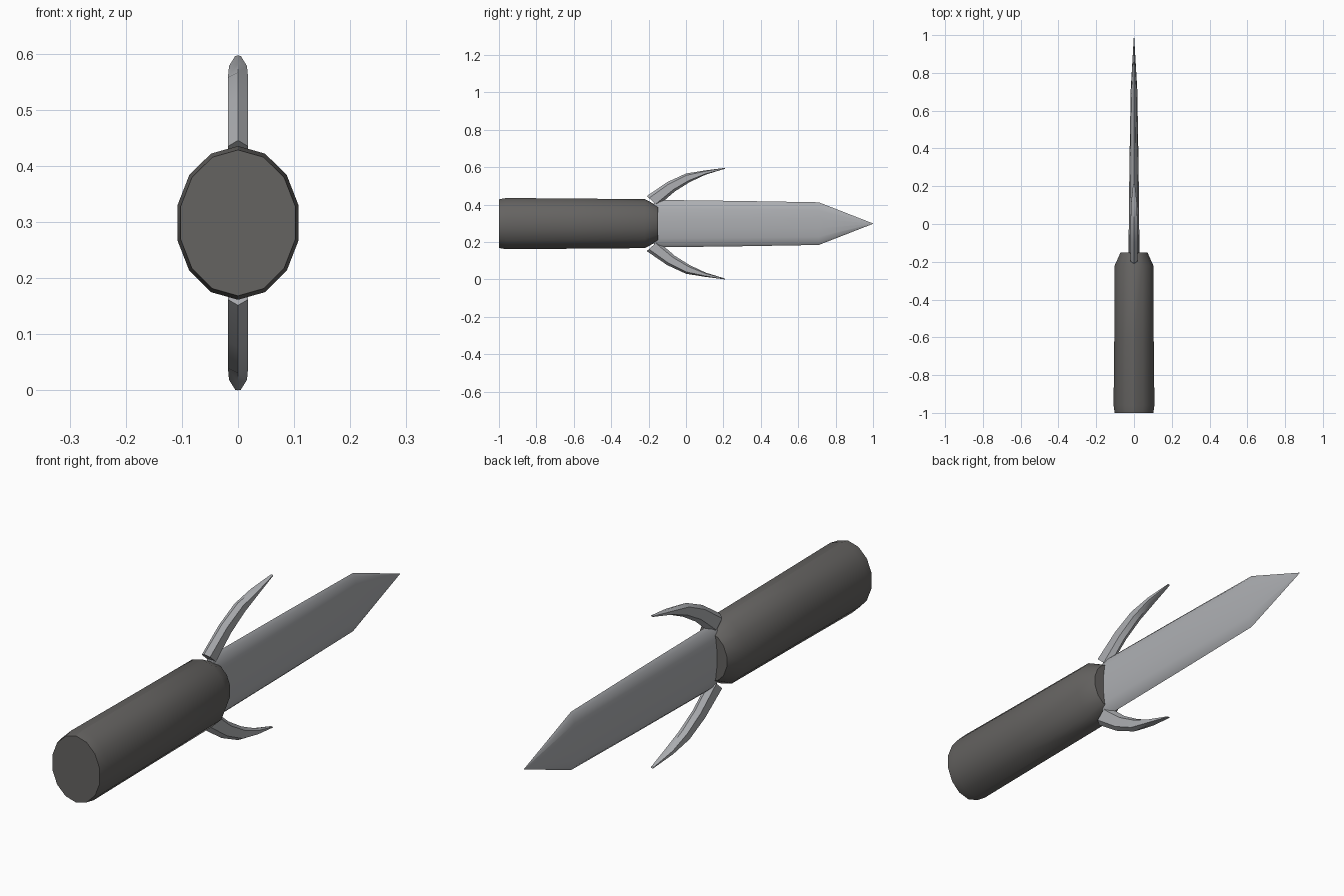
import bpy, bmesh, math
from mathutils import Vector

if "Cube" in bpy.data.objects:
    bpy.data.objects.remove(bpy.data.objects["Cube"])

CZ = 0.2985  # height of the long axis


def loft(name, rings, smooth_angle=30):
    """Skin a list of equal-length rings and cap both ends."""
    bm = bmesh.new()
    vr = [[bm.verts.new(p) for p in r] for r in rings]
    n = len(vr[0])
    for a, b in zip(vr, vr[1:]):
        for i in range(n):
            j = (i + 1) % n
            bm.faces.new((a[i], a[j], b[j], b[i]))
    bm.faces.new(vr[0])
    bm.faces.new(vr[-1])
    bmesh.ops.remove_doubles(bm, verts=bm.verts, dist=0.0001)
    bmesh.ops.recalc_face_normals(bm, faces=bm.faces)
    me = bpy.data.meshes.new(name)
    bm.to_mesh(me)
    bm.free()
    ob = bpy.data.objects.new(name, me)
    bpy.context.collection.objects.link(ob)
    bpy.ops.object.select_all(action='DESELECT')
    bpy.context.view_layer.objects.active = ob
    ob.select_set(True)
    bpy.ops.object.shade_smooth_by_angle(angle=math.radians(smooth_angle))
    return ob


def ellipse(y, rx, rz, n=14):
    return [(rx * math.sin(2 * math.pi * i / n), y,
             CZ + rz * math.cos(2 * math.pi * i / n)) for i in range(n)]


def material(ob, name, color):
    m = bpy.data.materials.new(name)
    m.diffuse_color = (*color, 1)
    m.use_nodes = True
    m.node_tree.nodes["Principled BSDF"].inputs["Base Color"].default_value = m.diffuse_color
    ob.data.materials.append(m)


# Oval grip with a bevelled pommel and a tapered collar
handle = loft("handle", [ellipse(*s) for s in [
    (-1.0, 0.105, 0.130), (-0.96, 0.111, 0.137), (-0.6, 0.107, 0.134),
    (-0.22, 0.105, 0.131), (-0.15, 0.073, 0.094)]])
material(handle, "dark_grip", (0.13, 0.125, 0.12))

# Thin oval blade with a pointed tip
blade = loft("blade", [ellipse(*s) for s in [
    (-0.17, 0.030, 0.127), (0.3, 0.025, 0.121),
    (0.71, 0.018, 0.114), (1.0, 0.0005, 0.001)]])
material(blade, "steel", (0.42, 0.43, 0.45))


# Curved guard prongs: outer point, inner point (y, z above axis), half width
PRONG = [((-0.21, 0.147), (-0.15, 0.094), 0.018),
         ((-0.10, 0.222), (-0.06, 0.172), 0.018),
         ((0.00, 0.268), (0.02, 0.222), 0.018),
         ((0.10, 0.284), (0.105, 0.262), 0.016),
         ((0.21, 0.2985), (0.207, 0.293), 0.005)]


def prong(name, side):
    rings = []
    for outer, inner, w in PRONG:
        o = Vector((0, outer[0], CZ + side * outer[1]))
        i = Vector((0, inner[0], CZ + side * inner[1]))
        x = Vector((w, 0, 0))
        a, b = o.lerp(i, 0.2), o.lerp(i, 0.8)
        rings.append([o, a + x, b + x, i, b - x, a - x])
    ob = loft(name, rings)
    ob.data.materials.append(bpy.data.materials["steel"])


prong("upper_guard", 1)
prong("lower_guard", -1)
